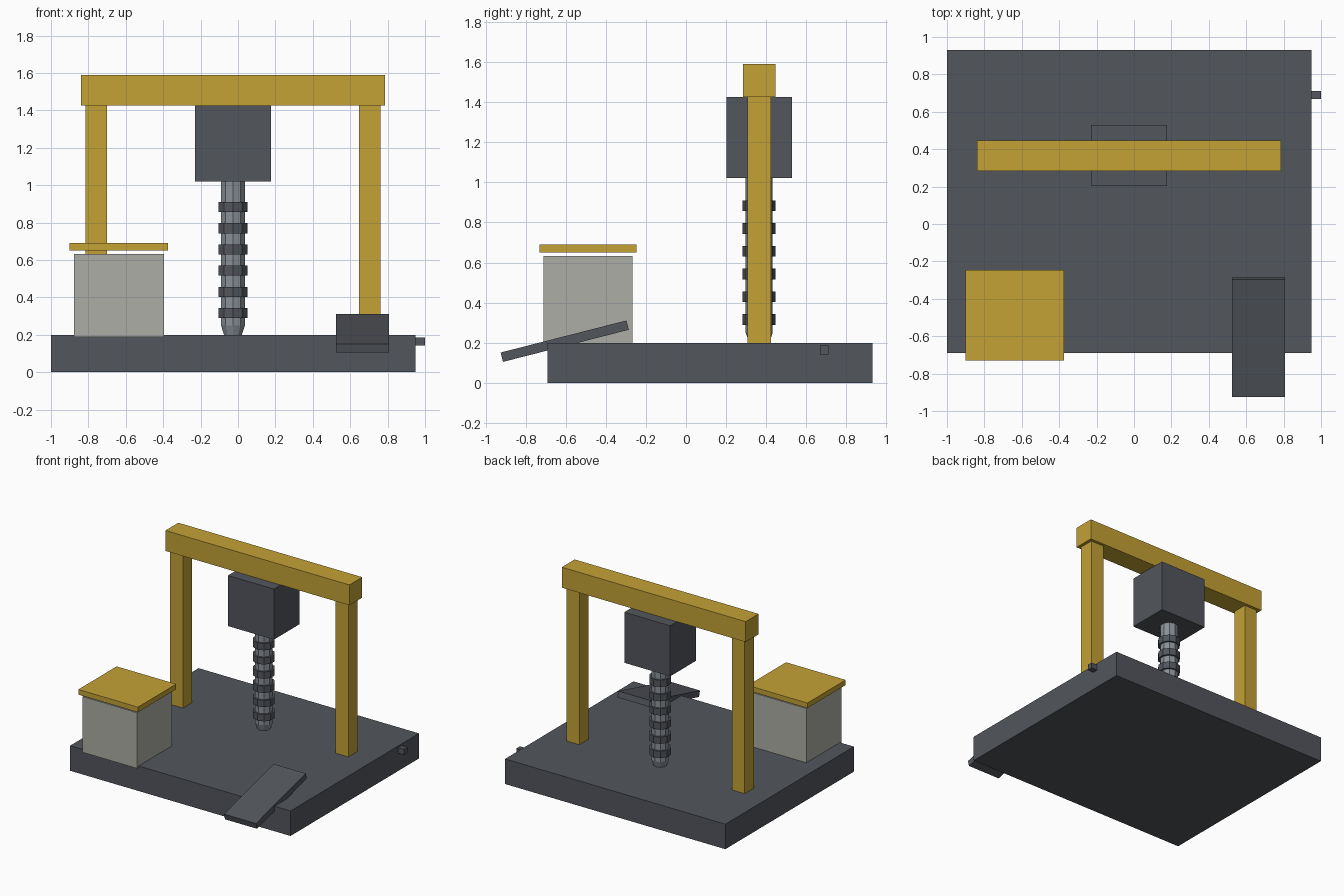
import bpy
from math import radians

if "Cube" in bpy.data.objects:
    bpy.data.objects.remove(bpy.data.objects["Cube"])


def material(name, rgb):
    m = bpy.data.materials.new(name)
    m.diffuse_color = (*rgb, 1)
    m.use_nodes = True
    m.node_tree.nodes["Principled BSDF"].inputs["Base Color"].default_value = m.diffuse_color
    return m


DARK = material("dark grey", (0.085, 0.092, 0.107))
YELLOW = material("mustard yellow", (0.55, 0.36, 0.036))
PALE = material("pale grey", (0.42, 0.42, 0.38))
STEEL = material("steel", (0.25, 0.28, 0.31))


def finish(name, mat):
    o = bpy.context.object
    o.name = name
    o.data.materials.append(mat)
    return o


def box(name, x, y, z, mat):
    """Box from (min, max) pairs along each axis."""
    bpy.ops.mesh.primitive_cube_add(size=1, location=[(a + b) / 2 for a, b in (x, y, z)])
    o = finish(name, mat)
    o.scale = [b - a for a, b in (x, y, z)]
    return o


def drill_part(name, r_low, r_high, z0, z1, mat):
    bpy.ops.mesh.primitive_cone_add(vertices=10, radius1=r_low, radius2=r_high,
                                    depth=z1 - z0, location=(CX, CY, (z0 + z1) / 2))
    return finish(name, mat)


CX, CY = -0.027, 0.365  # drill axis

# Base slab and side knob
box("base", (-1, 0.948), (-0.691, 0.931), (0, 0.2), DARK)
box("side_knob", (0.94, 1.0), (0.668, 0.711), (0.142, 0.187), DARK)

# Gantry
for side, name in ((-1, "left_post"), (1, "right_post")):
    x = CX + side * 0.731
    box(name, (x - 0.057, x + 0.057), (CY - 0.058, CY + 0.058), (0.19, 1.43), YELLOW)
box("crossbeam", (-0.84, 0.786), (CY - 0.081, CY + 0.081), (1.427, 1.59), YELLOW)

# Motor and drill
box("motor", (-0.23, 0.176), (CY - 0.163, CY + 0.163), (1.021, 1.425), DARK)
drill_part("drill_shaft", 0.067, 0.067, 0.25, 1.03, STEEL)
drill_part("drill_tip", 0.04, 0.067, 0.17, 0.25, STEEL)
for i in range(6):
    z = 0.316 + i * 0.1135
    drill_part(f"drill_ring_{i + 1}", 0.082, 0.082, z - 0.027, z + 0.027, DARK)

# Storage bin with raised lid
box("bin", (-0.877, -0.395), (-0.711, -0.267), (0.188, 0.633), PALE)
box("bin_lid", (-0.9, -0.373), (-0.73, -0.247), (0.65, 0.691), YELLOW)

# Sloping ramp at the front edge
ramp = box("ramp", (0.524, 0.807), (-0.929, -0.281), (0.184, 0.232), DARK)
ramp.rotation_euler.x = radians(14.3)
